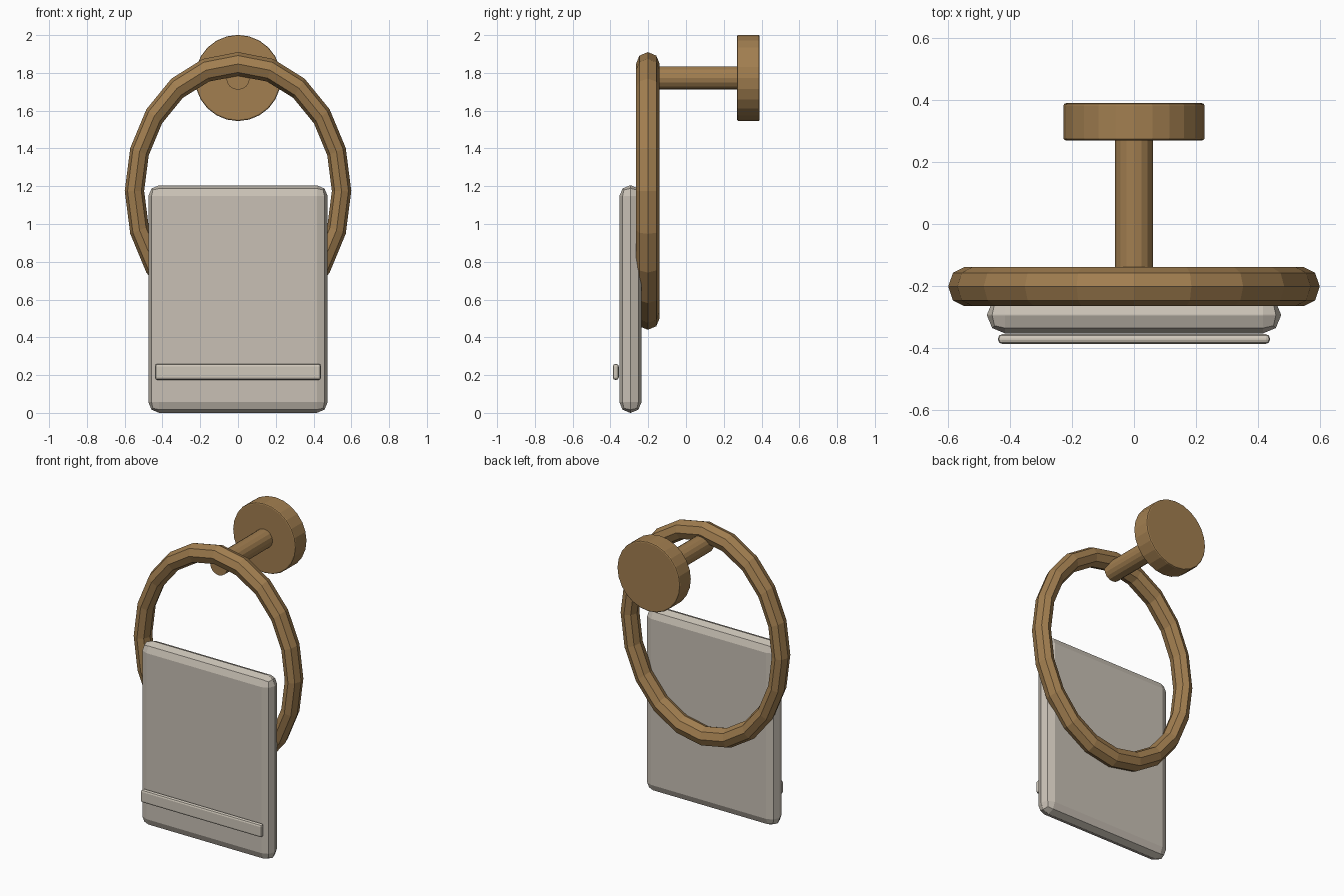
import bpy
from math import pi

if "Cube" in bpy.data.objects:
    bpy.data.objects.remove(bpy.data.objects["Cube"])


def material(name, color):
    m = bpy.data.materials.new(name)
    m.diffuse_color = (*color, 1)
    m.use_nodes = True
    m.node_tree.nodes["Principled BSDF"].inputs["Base Color"].default_value = m.diffuse_color
    return m


brass = material("brass", (0.36, 0.21, 0.08))
cloth = material("cloth", (0.58, 0.53, 0.46))
trim = material("trim", (0.62, 0.57, 0.49))


def finish(name, mat, bevel=0, segments=2):
    ob = bpy.context.object
    ob.name = name
    ob.data.materials.append(mat)
    bpy.ops.object.transform_apply(location=False, rotation=True, scale=True)
    if bevel:
        b = ob.modifiers.new("bevel", 'BEVEL')
        b.width, b.segments = bevel, segments
        b.limit_method = 'ANGLE'
        b.angle_limit = 0.7
    return ob


def rod(name, radius, y0, y1, sides, bevel=0):
    bpy.ops.mesh.primitive_cylinder_add(
        vertices=sides, radius=radius, depth=y1 - y0,
        location=(0, (y0 + y1) / 2, 1.773), rotation=(pi / 2, 0, 0))
    finish(name, brass, bevel)


def slab(name, size, loc, mat, bevel):
    bpy.ops.mesh.primitive_cube_add(size=1, location=loc)
    bpy.context.object.scale = size
    finish(name, mat, bevel)


# Wall plate and the post that carries the ring
rod("wall_plate", 0.228, 0.27, 0.39, 24, 0.008)
rod("post", 0.062, -0.2, 0.275, 16)

# Oval ring, taller than wide
bpy.ops.mesh.primitive_torus_add(
    major_segments=20, minor_segments=8, major_radius=0.672, minor_radius=0.063,
    location=(0, -0.202, 1.175), rotation=(pi / 2, 0, 0))
bpy.context.object.scale = (0.816, 1, 1)
finish("ring", brass)

# Hanging towel with a raised band near its hem
slab("towel", (0.95, 0.118, 1.205), (0, -0.294, 0.6025), cloth, 0.058)
slab("towel_band", (0.878, 0.031, 0.085), (0, -0.3715, 0.217), trim, 0.013)
